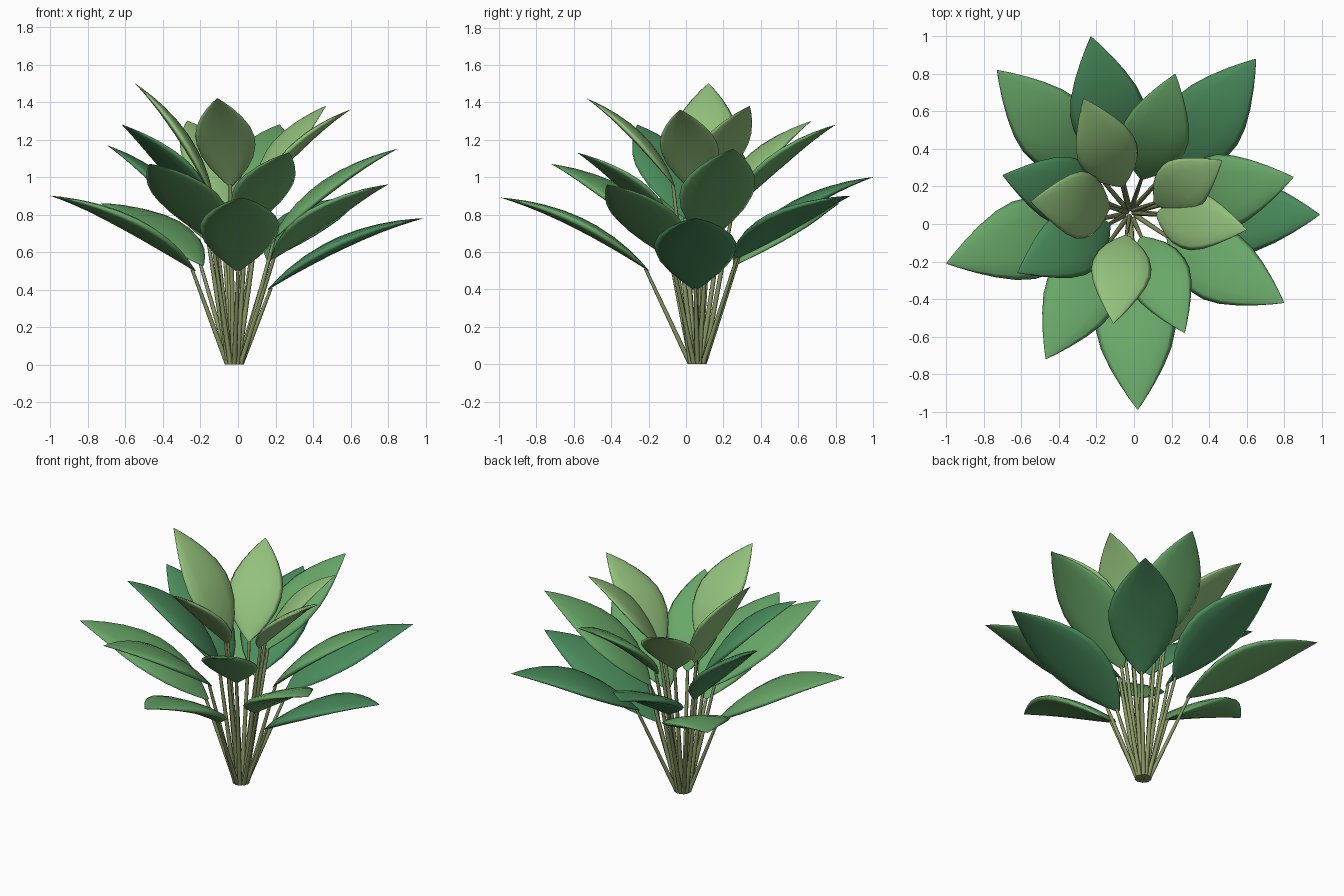
import bpy, bmesh, math
from mathutils import Vector

if "Cube" in bpy.data.objects:
    bpy.data.objects.remove(bpy.data.objects["Cube"])


def material(name, rgb):
    m = bpy.data.materials.new(name)
    m.diffuse_color = (*rgb, 1)
    m.use_nodes = True
    m.node_tree.nodes["Principled BSDF"].inputs["Base Color"].default_value = m.diffuse_color
    return m


MATS = {
    "light": material("young_leaf_green", (0.29, 0.53, 0.20)),
    "mid": material("leaf_green", (0.14, 0.39, 0.14)),
    "dark": material("deep_leaf_green", (0.07, 0.27, 0.11)),
}
STEM = material("stem_green", (0.25, 0.32, 0.13))
ROOT = Vector((-0.02, 0.06, 0))

# colour, blade base, blade tip
LEAVES = [
    ("mid", (-0.19, 0.26, 0.53), (-0.73, 0.82, 0.86)),
    ("dark", (-0.07, 0.28, 0.60), (-0.23, 1.00, 1.00)),
    ("mid", (0.04, 0.24, 0.82), (0.22, 0.80, 1.28)),
    ("dark", (0.16, 0.26, 0.56), (0.65, 0.88, 0.90)),
    ("mid", (0.18, 0.11, 0.66), (0.85, 0.25, 1.15)),
    ("dark", (0.16, 0.05, 0.40), (0.99, 0.05, 0.78)),
    ("mid", (0.18, -0.07, 0.56), (0.80, -0.42, 0.96)),
    ("mid", (0.00, -0.20, 0.50), (0.02, -0.99, 0.89)),
    ("mid", (0.04, -0.07, 0.72), (0.27, -0.58, 1.13)),
    ("mid", (-0.13, -0.09, 0.66), (-0.47, -0.72, 1.07)),
    ("mid", (-0.23, 0.02, 0.50), (-1.00, -0.21, 0.90)),
    ("dark", (-0.13, 0.00, 0.78), (-0.62, -0.26, 1.28)),
    ("dark", (-0.15, 0.12, 0.66), (-0.70, 0.26, 1.17)),
    ("light", (-0.13, 0.09, 0.88), (-0.55, 0.12, 1.50)),
    ("light", (-0.06, 0.20, 0.86), (-0.27, 0.67, 1.30)),
    ("light", (0.11, 0.11, 0.92), (0.47, 0.34, 1.38)),
    ("light", (0.12, 0.05, 0.92), (0.60, -0.03, 1.36)),
    ("light", (-0.04, -0.06, 0.95), (-0.11, -0.53, 1.42)),
]
# half-width along the blade, as (position, share of the widest point)
OUTLINE = [(0, 0.06), (0.08, 0.36), (0.17, 0.64), (0.28, 0.87), (0.4, 0.985), (0.5, 1),
           (0.62, 0.89), (0.74, 0.68), (0.85, 0.43), (0.94, 0.19), (1, 0.01)]
ARCH, THICK, SIDES = 0.07, 0.16, 12


def tube(name, rings, mat):
    bm = bmesh.new()
    loops = [[bm.verts.new(p) for p in ring] for ring in rings]
    n = len(loops[0])
    for a, b in zip(loops, loops[1:]):
        for i in range(n):
            j = (i + 1) % n
            bm.faces.new((a[i], a[j], b[j], b[i])).smooth = True
    bm.faces.new(loops[0][::-1])
    bm.faces.new(loops[-1])
    bmesh.ops.recalc_face_normals(bm, faces=bm.faces)
    mesh = bpy.data.meshes.new(name)
    bm.to_mesh(mesh)
    bm.free()
    mesh.materials.append(mat)
    bpy.context.collection.objects.link(bpy.data.objects.new(name, mesh))


# Fleshy arched blade with a flattened oval cross-section
def blade(name, base, tip, mat, ratio):
    chord = tip - base
    length = chord.length
    side = chord.cross(Vector((0, 0, 1))).normalized()
    up = side.cross(chord).normalized()
    rings = []
    for t, w in OUTLINE:
        mid = base + chord * t + up * (4 * ARCH * length * t * (1 - t))
        slope = chord + up * (4 * ARCH * length * (1 - 2 * t))
        normal = side.cross(slope).normalized()
        half = w * ratio * length / 2
        rings.append([mid + side * math.cos(a) * half + normal * math.sin(a) * half * THICK
                      for a in (i * math.tau / SIDES for i in range(SIDES))])
    tube(name, rings, mat)


# Thin tapered stem from the root cluster to the blade
def stem(name, foot, top):
    rings = []
    for t, r in ((0, 0.014), (0.5, 0.012), (1, 0.009)):
        c = foot.lerp(top, t)
        rings.append([c + Vector((math.cos(a), math.sin(a), 0)) * r
                      for a in (i * math.tau / 8 for i in range(8))])
    tube(name, rings, STEM)


for n, (tone, base, tip) in enumerate(LEAVES, 1):
    base, tip = Vector(base), Vector(tip)
    out = Vector((tip.x, tip.y, 0)).normalized()
    foot = ROOT + out * (0.02 if tone == "light" else 0.037)
    stem(f"stem_{n}", foot, base + (tip - base) * 0.02)
    blade(f"leaf_{n}", base, tip, MATS[tone], 0.48)
